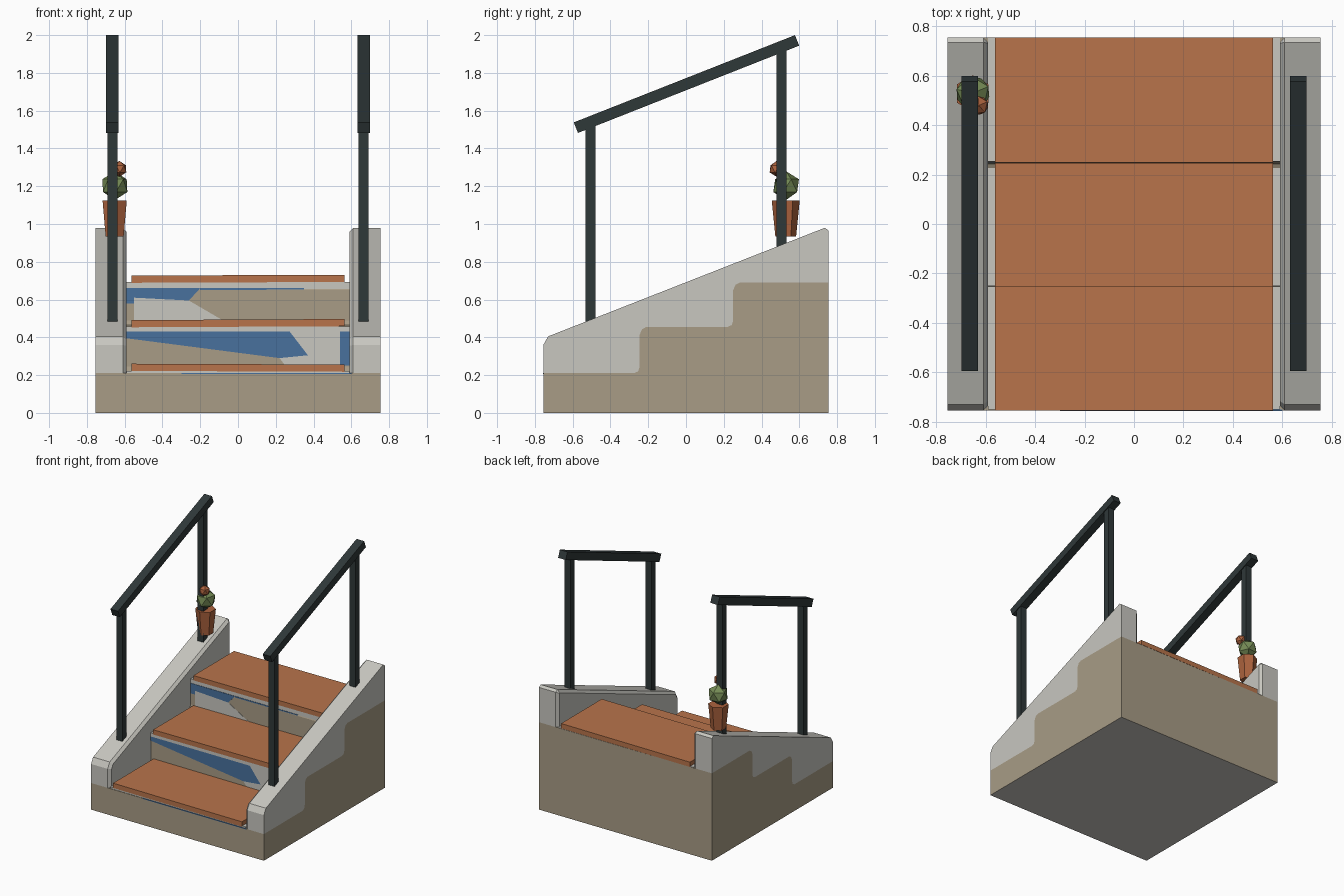
import bpy, bmesh, math
from mathutils import Matrix, Vector

cube = bpy.data.objects.get("Cube")
if cube:
    bpy.data.objects.remove(cube, do_unlink=True)


def material(name, r, g, b):
    def lin(c):
        c /= 255
        return c / 12.92 if c <= 0.04045 else ((c + 0.055) / 1.055) ** 2.4
    color = (lin(r), lin(g), lin(b), 1)
    m = bpy.data.materials.new(name)
    m.use_nodes = True
    m.diffuse_color = color
    node = m.node_tree.nodes["Principled BSDF"]
    node.inputs["Base Color"].default_value = color
    node.inputs["Roughness"].default_value = 0.9
    return m


TAN = material("tan_stone", 168, 156, 134)
GREY = material("pale_grey_stone", 200, 199, 192)
WOOD = material("orange_wood", 184, 116, 75)
BLUE = material("blue_paint", 72, 113, 158)
IRON = material("dark_iron", 47, 56, 57)
CLAY = material("clay", 172, 99, 62)
LEAF = material("leaf_green", 118, 140, 86)


def finish(name, bm, *mats):
    bmesh.ops.recalc_face_normals(bm, faces=bm.faces)
    me = bpy.data.meshes.new(name)
    bm.to_mesh(me)
    bm.free()
    ob = bpy.data.objects.new(name, me)
    bpy.context.collection.objects.link(ob)
    for m in mats:
        me.materials.append(m)
    return ob


def prism(points, lo, hi, axis):
    """Extrude a (y, z) outline along x, or an (x, z) outline along y."""
    bm = bmesh.new()
    place = (lambda a, b: (lo, a, b)) if axis == "x" else (lambda a, b: (a, lo, b))
    face = bm.faces.new([bm.verts.new(place(a, b)) for a, b in points])
    new = bmesh.ops.extrude_face_region(bm, geom=[face])["geom"]
    shift = Vector((hi - lo, 0, 0)) if axis == "x" else Vector((0, hi - lo, 0))
    bmesh.ops.translate(bm, vec=shift, verts=[v for v in new if isinstance(v, bmesh.types.BMVert)])
    return bm


def box(name, center, size, mat, rot=(0, "X")):
    bm = bmesh.new()
    m = Matrix.Translation(center) @ Matrix.Rotation(rot[0], 4, rot[1]) @ Matrix.Diagonal((*size, 1))
    bmesh.ops.create_cube(bm, size=1, matrix=m)
    return finish(name, bm, mat)


HALF = 0.755
INNER = 0.59
STEP_TOP = [0.21, 0.455, 0.69]
RISER_Y = [-HALF, -0.245, 0.25]

# Stepped outline with softened corners, front to back
steps = [(-HALF, STEP_TOP[0])]
for i in (1, 2):
    y, low, high = RISER_Y[i], STEP_TOP[i - 1], STEP_TOP[i]
    steps += [(y - 0.03, low), (y - 0.008, low + 0.01), (y, low + 0.035),
              (y, high - 0.04), (y + 0.012, high - 0.012), (y + 0.035, high)]
steps.append((HALF, STEP_TOP[2]))

# Solid base, with a grey underside
base = finish("stepped_base", prism([(-HALF, 0)] + steps + [(HALF, 0)], -HALF, HALF, "x"), TAN, GREY)
for p in base.data.polygons:
    p.material_index = 1 if p.normal.z < -0.9 else 0

# Sloping side walls, chamfered along the inner edge
coping = [(HALF, 0.965), (0.735, 0.98), (-0.73, 0.405), (-HALF, 0.36)]
for side, s in (("left", 1), ("right", -1)):
    bm = prism(steps + coping, s * INNER, s * HALF, "x")
    edges = []
    for e in bm.edges:
        mid = (e.verts[0].co + e.verts[1].co) / 2
        if abs(mid.x) < INNER + 0.001 and (abs(mid.y) > 0.75 or mid.z > 0.39 * mid.y + 0.6):
            edges.append(e)
    bmesh.ops.bevel(bm, geom=edges, offset=0.02, segments=1, affect="EDGES")
    finish(side + "_wall", bm, GREY)

# Wooden treads on thin stone slabs
treads = [(-HALF, -0.25, 0.21, 0.222, 0.004),
          (-0.255, 0.247, 0.43, 0.458, -0.005),
          (0.248, HALF, 0.657, 0.693, -0.004)]
for i, (y0, y1, z0, z1, tilt) in enumerate(treads, 1):
    box(f"slab_{i}", (0, (y0 + y1) / 2 + 0.001, (z0 + z1) / 2),
        (2 * INNER, y1 - y0 - 0.006, z1 - z0), GREY)
    box(f"tread_{i}", (0, (y0 + y1) / 2, z1 + 0.017), (1.126, y1 - y0, 0.038), WOOD, (tilt, "Y"))
box("front_blue_line", (0.15, -0.753, 0.208), (0.9, 0.006, 0.006), BLUE)

# Painted patches on the two risers
lower, upper = RISER_Y[1], RISER_Y[2]
patches = [
    ("lower_blue_wedge", lower, BLUE,
     [(-0.59, 0.435), (0.27, 0.435), (0.37, 0.305), (0.22, 0.29), (-0.59, 0.395)]),
    ("lower_grey_patch", lower, GREY,
     [(0.27, 0.435), (0.54, 0.435), (0.54, 0.25), (0.25, 0.25), (0.22, 0.29), (0.37, 0.305)]),
    ("lower_blue_strip", lower, BLUE,
     [(0.54, 0.435), (0.59, 0.435), (0.59, 0.25), (0.54, 0.25)]),
    ("upper_blue_patch", upper, BLUE,
     [(-0.59, 0.66), (-0.2, 0.66), (-0.26, 0.595), (-0.55, 0.61), (-0.55, 0.58), (-0.59, 0.58)]),
    ("upper_blue_line", upper, BLUE,
     [(-0.2, 0.66), (0.35, 0.66), (0.35, 0.653), (-0.2, 0.65)]),
    ("upper_grey_patch", upper, GREY,
     [(-0.55, 0.61), (-0.26, 0.595), (-0.08, 0.49), (-0.55, 0.49)]),
]
for name, y, mat, outline in patches:
    finish(name, prism(outline, y - 0.002, y + 0.001, "y"), mat)

# Handrails: two posts and a sloping bar on each side
start, end = Vector((0, -0.583, 1.51)), Vector((0, 0.588, 1.972))
run = end - start
pitch = math.atan2(run.z, run.y)
for side, x in (("left", 0.665), ("right", -0.665)):
    for part, y, z0, z1 in (("front", -0.505, 0.475, 1.53), ("back", 0.505, 0.88, 1.94)):
        box(f"{side}_{part}_post", (x, y, (z0 + z1) / 2), (0.052, 0.052, z1 - z0), IRON)
    center = (start + end) / 2 + Vector((x, 0, 0))
    box(side + "_handrail", center, (0.066, run.length, 0.06), IRON, (pitch, "X"))

# Potted plant on the right wall
bm = bmesh.new()
bmesh.ops.create_cone(bm, cap_ends=True, segments=6, radius1=0.055, radius2=0.074, depth=0.19,
                      matrix=Matrix.Translation((-0.653, 0.528, 1.03)))
finish("flower_pot", bm, CLAY)
for name, center, size, mat in (("bush", (-0.652, 0.53, 1.203), 0.076, LEAF),
                                ("blossom", (-0.628, 0.48, 1.292), 0.042, CLAY)):
    bm = bmesh.new()
    bmesh.ops.create_icosphere(bm, subdivisions=1, radius=size,
                               matrix=Matrix.Translation(center) @ Matrix.Rotation(0.4, 4, "Z"))
    finish(name, bm, mat)
